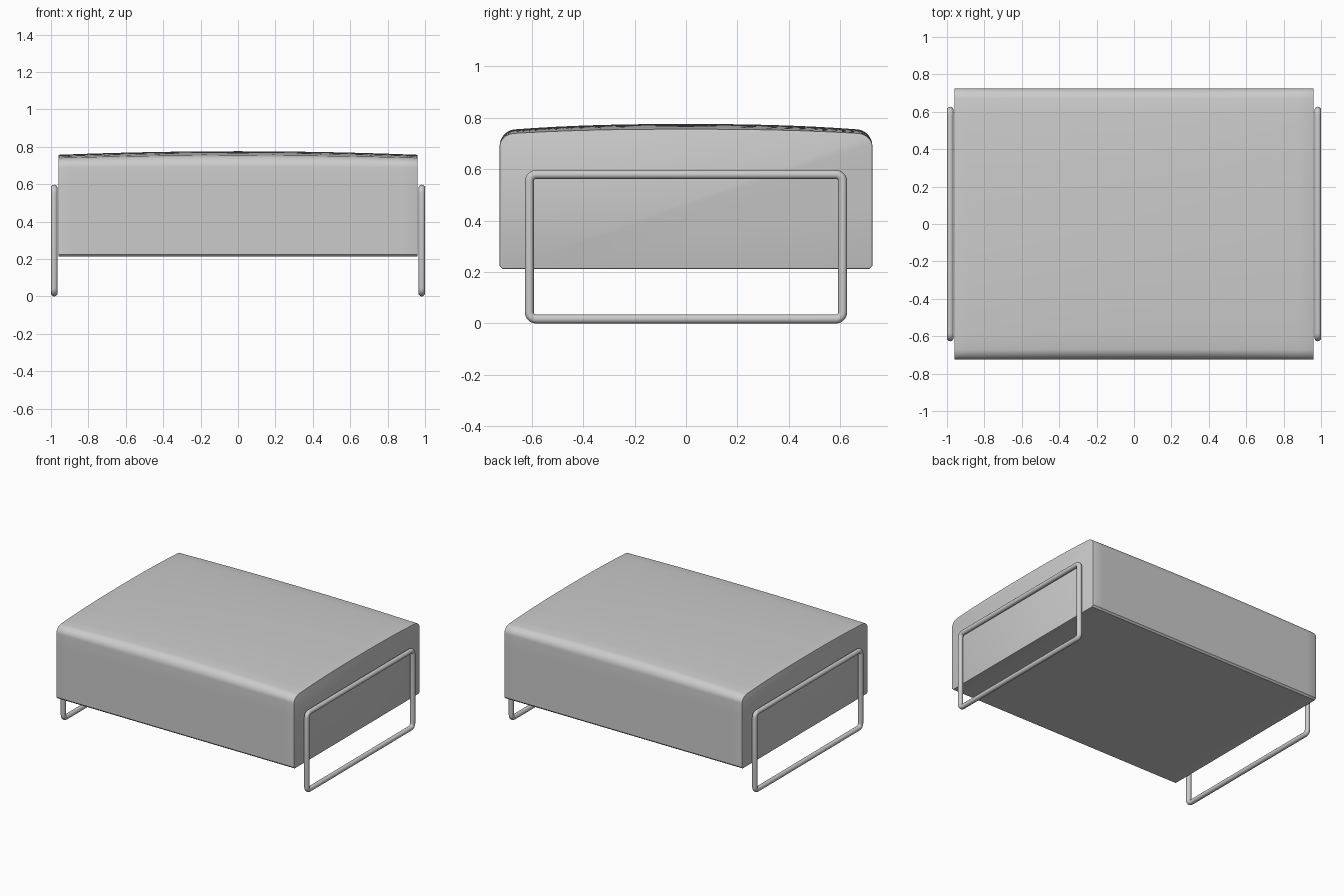
import bpy, bmesh, math

if "Cube" in bpy.data.objects:
    bpy.data.objects.remove(bpy.data.objects["Cube"])

HALF_X, HALF_Y, BOTTOM = 0.96, 0.725, 0.212


def add_object(name, data):
    ob = bpy.data.objects.new(name, data)
    bpy.context.collection.objects.link(ob)
    return ob


def smooth(ob, degrees):
    bpy.ops.object.select_all(action='DESELECT')
    ob.select_set(True)
    bpy.context.view_layer.objects.active = ob
    bpy.ops.object.shade_smooth_by_angle(angle=math.radians(degrees))


def cushion_section(crown):
    """Y-Z outline: square base, rounded shoulders and a gently domed top."""
    r, base = 0.065, 0.69
    scale = (crown - base) / 0.085
    half = [(HALF_Y, BOTTOM + 0.012), (HALF_Y, 0.45), (HALF_Y, 0.6)]
    for i in range(9):
        a = math.radians(10 * i)
        half.append((HALF_Y - r + r * math.cos(a), base + r * math.sin(a) * scale))
    y0, z0 = half[-1]
    for i in range(1, 9):
        y = y0 * (1 - i / 8)
        half.append((y, z0 + (crown - z0) * (1 - (y / y0) ** 2.4)))
    pts = [(HALF_Y - 0.012, BOTTOM)] + half
    return pts + [(-y, z) for y, z in reversed(pts[:-1])]


# Cushion: sections lofted along x, highest in the middle
bm = bmesh.new()
rings = []
STEPS = 24
for i in range(STEPS + 1):
    t = 2 * i / STEPS - 1
    crown = 0.757 + 0.019 * (1 - t * t)
    rings.append([bm.verts.new((t * HALF_X, y, z)) for y, z in cushion_section(crown)])
for a, b in zip(rings, rings[1:]):
    for j in range(len(a)):
        k = (j + 1) % len(a)
        bm.faces.new((a[j], b[j], b[k], a[k]))
caps = [bm.faces.new(rings[0]), bm.faces.new(rings[-1])]
bmesh.ops.recalc_face_normals(bm, faces=bm.faces)
# Slightly softened seams around both ends
bmesh.ops.bevel(bm, geom=list({e for f in caps for e in f.edges}), offset=0.004,
                segments=2, profile=0.5, affect='EDGES')
mesh = bpy.data.meshes.new("cushion")
bm.to_mesh(mesh)
bm.free()
smooth(add_object("cushion", mesh), 35)


# Side frames: closed loops of round tube with rounded corners
def tube_loop(name, x):
    r, bend = 0.0175, 0.027
    y, z_low, z_high = 0.627 - r, r, 0.597 - r
    pts = []
    for n, (cy, cz) in enumerate([(y - bend, z_high - bend), (bend - y, z_high - bend),
                                  (bend - y, z_low + bend), (y - bend, z_low + bend)]):
        for i in range(7):
            a = math.pi / 2 * (n + i / 6)
            pts.append((x, cy + bend * math.cos(a), cz + bend * math.sin(a)))
    bm = bmesh.new()
    sides = 20
    rings = []
    for i, p in enumerate(pts):
        a = math.pi / 2 * (i // 7 + (i % 7) / 6)
        ring = []
        for s in range(sides):
            b = 2 * math.pi * s / sides
            out = r * math.cos(b)
            ring.append(bm.verts.new((x + r * math.sin(b), p[1] + out * math.cos(a),
                                      p[2] + out * math.sin(a))))
        rings.append(ring)
    for i, a in enumerate(rings):
        b = rings[(i + 1) % len(rings)]
        for s in range(sides):
            t = (s + 1) % sides
            bm.faces.new((a[s], b[s], b[t], a[t]))
    bmesh.ops.recalc_face_normals(bm, faces=bm.faces)
    mesh = bpy.data.meshes.new(name)
    bm.to_mesh(mesh)
    bm.free()
    smooth(add_object(name, mesh), 60)


for name, side in (("left_leg_frame", -1), ("right_leg_frame", 1)):
    tube_loop(name, side * 0.9825)
